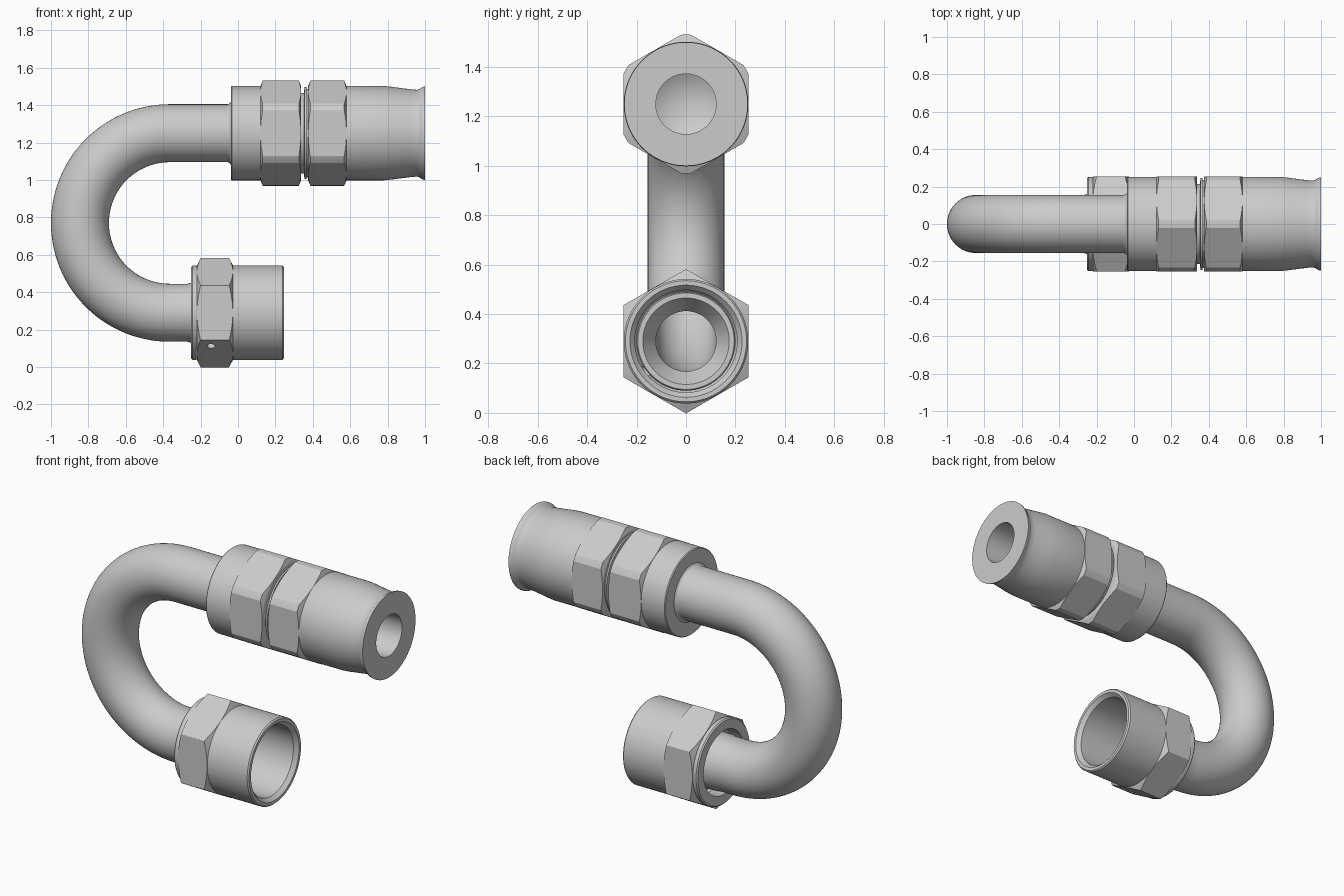
import bpy, bmesh
from math import sin, cos, pi
from mathutils import Vector, Matrix

if "Cube" in bpy.data.objects:
    bpy.data.objects.remove(bpy.data.objects["Cube"])

TOP, LOW = 1.25, 0.29            # heights of the two pipe axes
BEND_X, BEND_R = -0.365, 0.48    # bend centre and radius
ARC = pi * BEND_R
FLAT = 0.253                     # half the hexagon width across flats


def straight(z):
    return lambda x: (Vector((x, 0, z)), Vector((0, 0, 1)))


def hook(s):
    """Path: along the top axis to the left, round the bend, back along the low axis."""
    if s < 0:
        return Vector((BEND_X - s, 0, TOP)), Vector((0, 0, 1))
    if s > ARC:
        return Vector((BEND_X + s - ARC, 0, LOW)), Vector((0, 0, -1))
    a = s / BEND_R
    out = Vector((-sin(a), 0, cos(a)))
    return Vector((BEND_X, 0, (TOP + LOW) / 2)) + out * BEND_R, out


def lathe(name, profile, path, segs=96):
    """Sweep a closed (position, radius) profile around a path."""
    bm = bmesh.new()
    rings = []
    for s, r in profile:
        c, up = path(s)
        rings.append([bm.verts.new(c + r * (up * cos(2 * pi * i / segs)
                      + Vector((0, sin(2 * pi * i / segs), 0)))) for i in range(segs)])
    n = len(profile)
    for k in range(n):
        m = (k + 1) % n
        if profile[k][1] == 0 and profile[m][1] == 0:
            continue
        for i in range(segs):
            j = (i + 1) % segs
            bm.faces.new((rings[k][i], rings[k][j], rings[m][j], rings[m][i]))
    bmesh.ops.remove_doubles(bm, verts=bm.verts, dist=1e-5)
    bmesh.ops.recalc_face_normals(bm, faces=bm.faces)
    mesh = bpy.data.meshes.new(name)
    bm.to_mesh(mesh)
    bm.free()
    ob = bpy.data.objects.new(name, mesh)
    bpy.context.collection.objects.link(ob)
    return ob


def boolean(ob, cutter, op):
    """Apply a boolean to the object, leaving the cutter in place."""
    cutter.hide_render = True
    mod = ob.modifiers.new("cut", 'BOOLEAN')
    mod.operation, mod.object, mod.solver = op, cutter, 'EXACT'
    bpy.context.view_layer.update()
    deps = bpy.context.evaluated_depsgraph_get()
    mesh = bpy.data.meshes.new_from_object(ob.evaluated_get(deps))
    ob.modifiers.clear()
    ob.data = mesh


def hexagon(name, x0, x1, z, r_max, r_in, c):
    """Hexagonal ring with corners turned down to a chamfer at both ends."""
    R = FLAT / cos(pi / 6)
    ob = lathe(name, [(x0, 0), (x0, R), (x1, R), (x1, 0)], straight(z), 6)
    turn = lathe("turning_helper", [(x0 - .001, r_in), (x0 - .001, .25), (x0 + c, r_max),
                 (x1 - c, r_max), (x1 + .001, .25), (x1 + .001, r_in)], straight(z))
    boolean(ob, turn, 'INTERSECT')
    bpy.data.objects.remove(turn)
    return ob


# Bent tube with its flared nose inside the swivel nut
arc = [ARC * i / 56 for i in range(57)]
low = lambda x: ARC + x - BEND_X
outer = [(BEND_X - 0.02, .155)] + [(s, .155) for s in arc]
flare = [(low(-.27), .155), (low(-.255), .16), (low(-.18), .16), (low(-.13), .2),
         (low(-.05), .2), (low(-.04), .195), (low(-.04), .175), (low(-.12), .122)]
inner = [(s, .122) for s in reversed(arc)] + [(BEND_X - 0.02, .122)]
tube = lathe("bent_tube", outer + flare + inner, hook, 72)

# Fix-up piece: straight top run of the tube, entering the socket body
top_run = lathe("tube_top_run", [(-.345, .122), (-.345, .155), (-.055, .155), (-.045, .159),
                (-.038, .168), (0, .168), (0, .122)], straight(TOP), 72)

# Hose socket body with the flared end and the bore
socket = lathe("hose_socket", [
    (-.038, 0), (-.038, .248), (-.033, .252), (.13, .252), (.13, .25), (.325, .25), (.335, .215),
    (.353, .215), (.355, .246), (.365, .246), (.367, .236), (.378, .236), (.385, .25),
    (.57, .25), (.58, .252), (.78, .252), (.82, .248), (.88, .24), (.93, .234), (.955, .232),
    (.968, .235), (.98, .243), (.992, .249), (1, .25), (1, .122), (.45, .122), (.38, 0)],
    straight(TOP))

# Two hexagons on the socket
hex_a = hexagon("socket_hex_inner", .12, .337, TOP, .281, .18, .012)
hex_b = hexagon("socket_hex_outer", .375, .58, TOP, .281, .18, .012)

# Swivel nut: turned body and hexagon
nut = lathe("swivel_nut", [
    (-.25, .19), (-.25, .245), (-.243, .252), (-.225, .252), (-.215, .248), (-.03, .248),
    (-.03, .252), (.237, .252), (.245, .245), (.245, .227), (.222, .207), (-.14, .207),
    (-.17, .19)], straight(LOW))
nut_hex = hexagon("nut_hex", -.22, -.027, LOW, .2915, .23, .02)

# Small vent hole in the lower front face of the nut
bm = bmesh.new()
d = Vector((0, -.5, -.866))
rot = d.to_track_quat('Z', 'X').to_matrix().to_4x4()
bmesh.ops.create_cone(bm, cap_ends=True, segments=24, radius1=.022, radius2=.022, depth=.16,
                      matrix=Matrix.Translation(Vector((-.145, -.198, LOW - .18))) @ rot)
mesh = bpy.data.meshes.new("drill_helper")
bm.to_mesh(mesh)
bm.free()
drill = bpy.data.objects.new("drill_helper", mesh)
bpy.context.collection.objects.link(drill)
for part in (nut, nut_hex):
    boolean(part, drill, 'DIFFERENCE')
bpy.data.objects.remove(drill)

# Smooth shading with crisp machined edges
for ob in bpy.context.scene.objects:
    ob.select_set(True)
bpy.context.view_layer.objects.active = socket
bpy.ops.object.shade_smooth_by_angle(angle=0.35)
